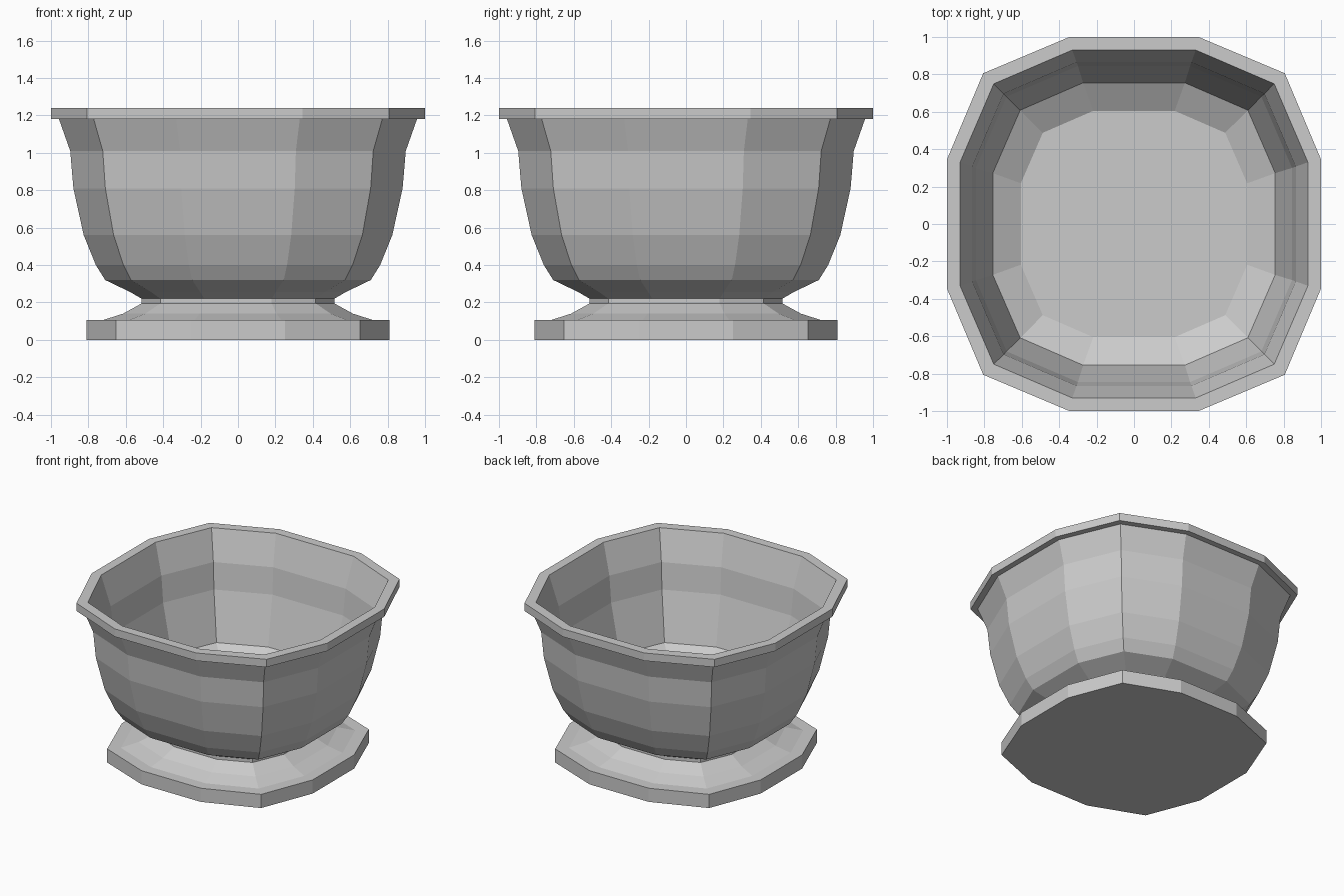
import bpy
import bmesh

if "Cube" in bpy.data.objects:
    bpy.data.objects.remove(bpy.data.objects["Cube"])


def ring_points(a, z, b_ratio):
    """Twelve-sided squarish ring: half width a, flat sides, pushed-out corners."""
    b, c = a * b_ratio, a * 0.806
    quarter = [(a, b), (c, c), (b, a)]
    pts = []
    for _ in range(4):
        pts += [(x, y, z) for x, y in quarter]
        quarter = [(-y, x) for x, y in quarter]
    return pts


def loft(name, profile, cap_start=False, cap_end=False):
    """Skin a (half width, height, flat ratio) profile into a flat-faced shell."""
    bm = bmesh.new()
    rings = [[bm.verts.new(p) for p in ring_points(*row)] for row in profile]
    for low, high in zip(rings, rings[1:]):
        for i in range(12):
            j = (i + 1) % 12
            bm.faces.new((low[i], low[j], high[j], high[i]))
    if cap_start:
        bm.faces.new(rings[0][::-1])
    if cap_end:
        bm.faces.new(rings[-1])
    mesh = bpy.data.meshes.new(name)
    bm.to_mesh(mesh)
    bm.free()
    obj = bpy.data.objects.new(name, mesh)
    bpy.context.collection.objects.link(obj)
    return obj


# Foot: plinth slab, sloping shoulder and short neck
loft("foot", [
    (0.81, 0.00, 0.31), (0.81, 0.105, 0.31),
    (0.725, 0.105, 0.32), (0.615, 0.14, 0.335),
    (0.515, 0.195, 0.35), (0.515, 0.22, 0.35),
], cap_start=True)

# Bowl: outer wall up to the rim, over the lip and down to the inner floor
loft("bowl", [
    (0.515, 0.22, 0.35), (0.575, 0.255, 0.35), (0.71, 0.32, 0.345),
    (0.76, 0.40, 0.345), (0.825, 0.56, 0.345), (0.88, 0.81, 0.345),
    (0.897, 1.01, 0.345), (0.957, 1.18, 0.345),
    (1.00, 1.18, 0.345), (1.00, 1.24, 0.345),
    (0.93, 1.24, 0.355), (0.865, 1.01, 0.355), (0.845, 0.81, 0.355),
    (0.755, 0.45, 0.36), (0.605, 0.36, 0.36),
], cap_end=True)
